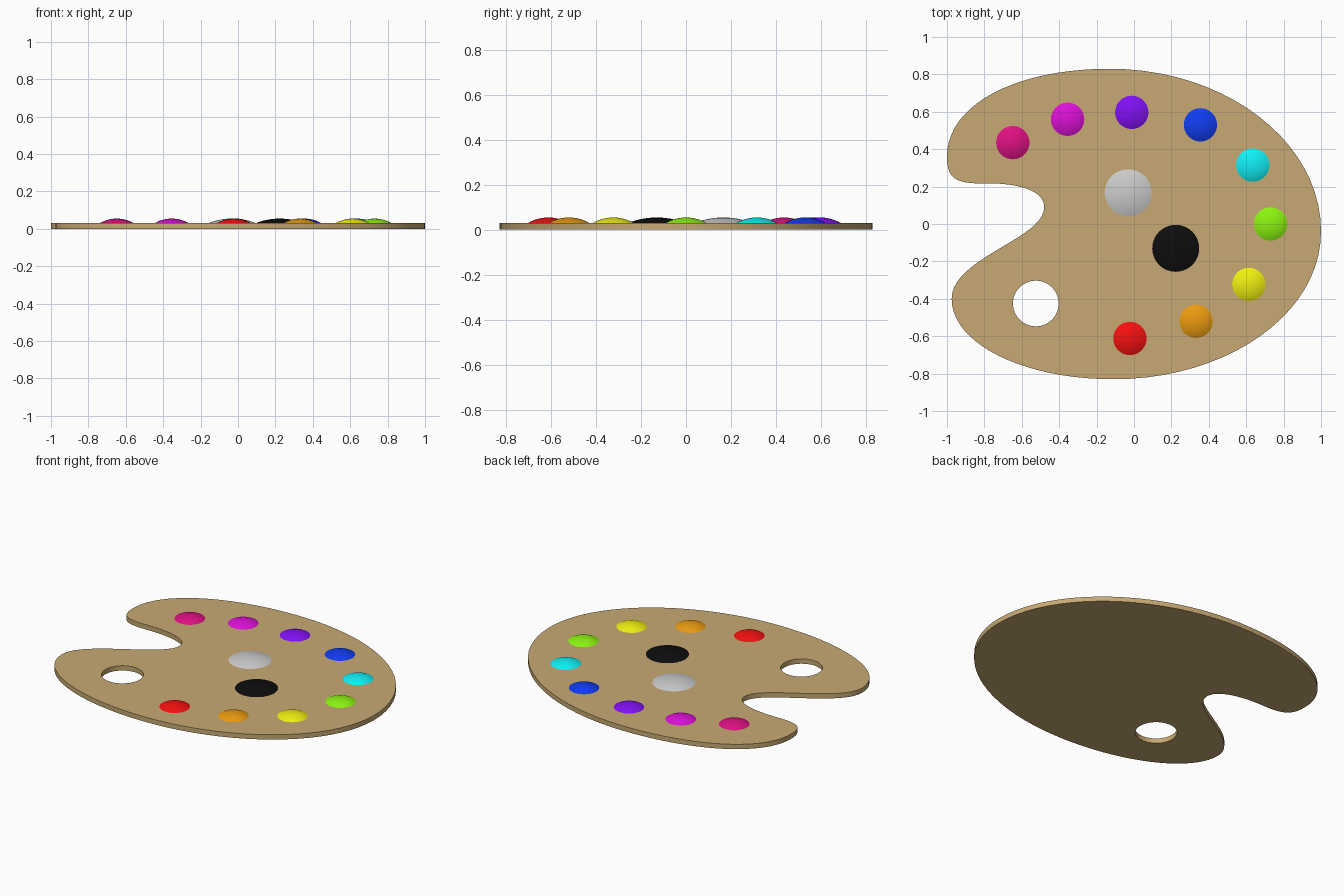
import bpy, bmesh
from math import sin, cos, pi, atan2

if "Cube" in bpy.data.objects:
    bpy.data.objects.remove(bpy.data.objects["Cube"])

THICK = 0.031


def material(name, rgb):
    # sRGB 0-255 to linear viewport colour
    m = bpy.data.materials.new(name)
    m.diffuse_color = [(c / 255 / 12.92 if c < 11 else ((c / 255 + 0.055) / 1.055) ** 2.4) for c in rgb] + [1]
    m.use_nodes = True
    m.node_tree.nodes["Principled BSDF"].inputs["Base Color"].default_value = m.diffuse_color
    return m


def add_spline(curve, points):
    # each point: left handle, knot, right handle
    s = curve.splines.new('BEZIER')
    s.bezier_points.add(len(points) - 1)
    s.use_cyclic_u = True
    s.resolution_u = 20
    for bp, (hl, co, hr) in zip(s.bezier_points, points):
        bp.handle_left_type = bp.handle_right_type = 'FREE'
        bp.co, bp.handle_left, bp.handle_right = (*co, 0), (*hl, 0), (*hr, 0)


# Palette board: kidney outline with a thumb hole, extruded
curve = bpy.data.curves.new("palette_board", 'CURVE')
curve.dimensions = '2D'
curve.fill_mode = 'BOTH'
curve.extrude = THICK / 2
add_spline(curve, [
    ((-0.63, 0.83), (-0.13, 0.83), (0.49, 0.83)),
    ((1.0, 0.44), (1.0, -0.04), (1.0, -0.48)),
    ((0.50, -0.83), (-0.11, -0.83), (-0.59, -0.83)),
    ((-0.975, -0.64), (-0.975, -0.40), (-0.975, -0.18)),
    ((-0.48, -0.08), (-0.48, 0.09), (-0.48, 0.18)),
    ((-0.62, 0.22), (-0.80, 0.217), (-0.95, 0.215)),
    ((-1.0, 0.24), (-1.0, 0.36), (-1.0, 0.64)),
])
hx, hy, hr = -0.525, -0.425, 0.122
k = 0.5523 * hr
hole = []
for i in range(4):
    c, s = cos(i * pi / 2), sin(i * pi / 2)
    x, y = hx + hr * c, hy + hr * s
    hole.append(((x + k * s, y - k * c), (x, y), (x - k * s, y + k * c)))
add_spline(curve, hole)
board = bpy.data.objects.new("palette_board", curve)
bpy.context.collection.objects.link(board)
board.location.z = THICK / 2
board.select_set(True)
bpy.context.view_layer.objects.active = board
bpy.ops.object.convert(target='MESH')
board = bpy.context.object
bm = bmesh.new()
bm.from_mesh(board.data)
bmesh.ops.remove_doubles(bm, verts=bm.verts, dist=1e-5)
bmesh.ops.recalc_face_normals(bm, faces=bm.faces)
bm.to_mesh(board.data)
bm.free()
board.data.materials.clear()
board.data.materials.append(material("wood", (200, 170, 115)))
bpy.ops.object.shade_smooth_by_angle()


def paint_blob(name, x, y, r, rgb, h=0.024, seg=40, rings=8):
    # shallow spherical cap with a flat base just inside the board
    R = (r * r + h * h) / (2 * h)
    a = atan2(r, R - h)
    bm = bmesh.new()
    loops = []
    for j in range(rings + 1):
        t = a * (1 - j / rings)
        rad, z = R * sin(t), R * cos(t) - (R - h)
        if j == rings:
            loops.append([bm.verts.new((0, 0, h))] * seg)
        else:
            loops.append([bm.verts.new((rad * cos(2 * pi * i / seg), rad * sin(2 * pi * i / seg), z))
                          for i in range(seg)])
    for j in range(rings):
        lo, up = loops[j], loops[j + 1]
        for i in range(seg):
            n = (i + 1) % seg
            bm.faces.new((lo[i], lo[n], up[i]) if j == rings - 1 else (lo[i], lo[n], up[n], up[i]))
    bm.faces.new(loops[0][::-1])
    me = bpy.data.meshes.new(name)
    bm.to_mesh(me)
    bm.free()
    ob = bpy.data.objects.new(name, me)
    bpy.context.collection.objects.link(ob)
    ob.location = (x, y, THICK - 0.0005)
    me.materials.append(material(name, rgb))
    bpy.ops.object.select_all(action='DESELECT')
    ob.select_set(True)
    bpy.context.view_layer.objects.active = ob
    bpy.ops.object.shade_smooth_by_angle(angle=0.45)


# Paint blobs around the rim, plus two large mixing blobs
for name, x, y, r, rgb in [
    ("paint_pink", -0.648, 0.435, 0.09, (222, 16, 130)),
    ("paint_magenta", -0.355, 0.56, 0.09, (220, 16, 215)),
    ("paint_purple", -0.012, 0.597, 0.09, (130, 16, 245)),
    ("paint_blue", 0.355, 0.53, 0.09, (16, 60, 240)),
    ("paint_cyan", 0.635, 0.315, 0.09, (16, 240, 245)),
    ("paint_green", 0.73, 0.0, 0.09, (140, 245, 16)),
    ("paint_yellow", 0.614, -0.323, 0.09, (240, 240, 16)),
    ("paint_orange", 0.332, -0.52, 0.09, (235, 155, 16)),
    ("paint_red", -0.022, -0.612, 0.09, (245, 16, 16)),
    ("paint_grey", -0.031, 0.167, 0.127, (190, 190, 190)),
    ("paint_black", 0.223, -0.13, 0.127, (13, 13, 13)),
]:
    paint_blob(name, x, y, r, rgb)
